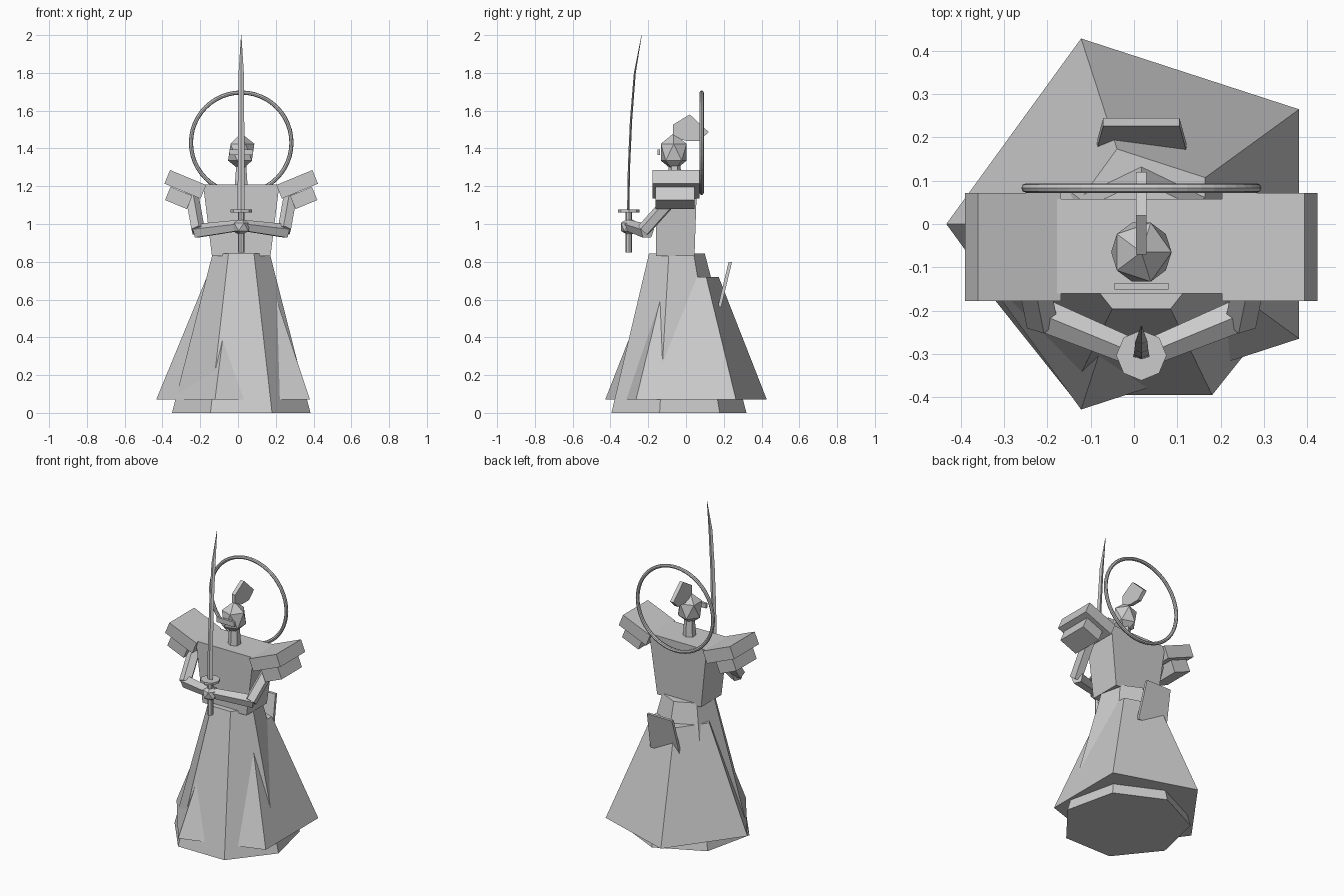
import bpy
import bmesh
import math
from mathutils import Vector, Matrix

if "Cube" in bpy.data.objects:
    bpy.data.objects.remove(bpy.data.objects["Cube"], do_unlink=True)

CX = 0.017  # body axis

# One plain grey
grey = bpy.data.materials.new("plain_grey")
grey.use_nodes = True
GREY = (0.6, 0.6, 0.6, 1)
grey.diffuse_color = GREY
grey.node_tree.nodes["Principled BSDF"].inputs["Base Color"].default_value = GREY


def finish(name, bm):
    bmesh.ops.recalc_face_normals(bm, faces=bm.faces)
    mesh = bpy.data.meshes.new(name)
    bm.to_mesh(mesh)
    bm.free()
    mesh.materials.append(grey)
    obj = bpy.data.objects.new(name, mesh)
    bpy.context.collection.objects.link(obj)
    return obj


def loft(name, rings):
    """Skin a list of equal-length point rings and cap both ends."""
    bm = bmesh.new()
    loops = [[bm.verts.new(p) for p in ring] for ring in rings]
    n = len(loops[0])
    for a, b in zip(loops, loops[1:]):
        for i in range(n):
            j = (i + 1) % n
            bm.faces.new((a[i], a[j], b[j], b[i]))
    bm.faces.new(loops[0])
    bm.faces.new(loops[-1])
    return finish(name, bm)


def polygon(sides, radius, z, y, start):
    steps = [start + math.tau * i / sides for i in range(sides)]
    return [(CX + radius * math.cos(a), y + radius * math.sin(a), z) for a in steps]


def rect(hx, y0, y1, z):
    return [(CX - hx, y0, z), (CX + hx, y0, z), (CX + hx, y1, z), (CX - hx, y1, z)]


def box(name, centre, size, tilt=0):
    bm = bmesh.new()
    turn = Matrix.Translation(centre) @ Matrix.Rotation(tilt, 4, "Y")
    bmesh.ops.create_cube(bm, size=1, matrix=turn @ Matrix.Diagonal((*size, 1)))
    return finish(name, bm)


def ball(name, centre, size):
    bm = bmesh.new()
    place = Matrix.Translation(centre) @ Matrix.Diagonal((*size, 1))
    bmesh.ops.create_icosphere(bm, subdivisions=1, radius=1, matrix=place)
    return finish(name, bm)


def limb(name, start, end, r0, r1, sides=5):
    start, end = Vector(start), Vector(end)
    axis = end - start
    bm = bmesh.new()
    place = Matrix.Translation((start + end) / 2) @ axis.to_track_quat("Z", "Y").to_matrix().to_4x4()
    bmesh.ops.create_cone(bm, cap_ends=True, segments=sides, radius1=r0, radius2=r1,
                          depth=axis.length, matrix=place)
    return finish(name, bm)


# Two overlapping skirts: seven-sided inner, five-sided outer
back = math.pi / 2
loft("inner_skirt", [polygon(7, 0.376, 0, -0.056, back), polygon(7, 0.155, 0.845, -0.056, back)])
loft("outer_skirt", [polygon(5, 0.45, 0.07, 0, math.pi), polygon(5, 0.182, 0.72, 0, math.pi)])

# Torso and neck
loft("torso", [rect(0.155, -0.16, 0.045, 0.83), rect(0.202, -0.16, 0.058, 1.21)])
limb("neck", (CX, -0.06, 1.19), (CX, -0.06, 1.32), 0.04, 0.03, 6)

# Head, visor and swept-back crest
ball("head", (CX, -0.065, 1.38), (0.078, 0.08, 0.1))
box("visor", (CX, -0.144, 1.38), (0.125, 0.015, 0.03))
crest = [(-0.07, 1.525), (0.02, 1.58), (0.12, 1.487), (0.07, 1.44), (0, 1.44), (-0.07, 1.46)]
loft("crest", [[(CX + s * 0.012, y, z) for y, z in crest] for s in (-1, 1)])

# Shoulder plates and arms on both sides
for side, label in ((1, "left"), (-1, "right")):
    def at(x, y, z):
        return (CX + side * x, y, z)
    tilt = -side * math.radians(22.5)
    box(label + "_upper_shoulder_plate", at(0.296, -0.053, 1.21), (0.207, 0.25, 0.078), tilt)
    box(label + "_lower_shoulder_plate", at(0.331, -0.058, 1.138), (0.125, 0.205, 0.076), tilt)
    limb(label + "_upper_arm", at(0.265, -0.05, 1.16), at(0.23, -0.225, 0.965), 0.038, 0.038)
    limb(label + "_forearm", at(0.24, -0.205, 0.96), at(0.01, -0.3, 0.99), 0.04, 0.032)

# Hands gripping the sword
ball("hands", (CX, -0.3, 0.985), (0.052, 0.052, 0.048))
limb("sword_handle", (CX, -0.303, 0.85), (CX, -0.303, 1.07), 0.018, 0.018, 8)
limb("sword_guard", (CX, -0.303, 1.062), (CX, -0.303, 1.076), 0.058, 0.058, 8)

# Curved blade: height, depth position, half width, half thickness
stations = [(1.07, -0.306, 0.019, 0.006), (1.3, -0.302, 0.018, 0.006), (1.55, -0.291, 0.016, 0.006),
            (1.8, -0.271, 0.014, 0.005), (2.0, -0.235, 0.001, 0.001)]
loft("sword_blade", [[(CX - w, y, z), (CX, y - t, z), (CX + w, y, z), (CX, y + t, z)]
                     for z, y, w, t in stations])

# Ring behind the head
bpy.ops.mesh.primitive_torus_add(location=(CX, 0.083, 1.43), rotation=(math.pi / 2, 0, 0),
                                 major_segments=48, minor_segments=8,
                                 major_radius=0.266, minor_radius=0.011)
ring = bpy.context.object
ring.name = "back_ring"
ring.data.materials.append(grey)

# Tilted sash plate at the back
loft("sash_plate", [rect(0.104, 0.168, 0.186, 0.56), rect(0.088, 0.226, 0.244, 0.8)])
